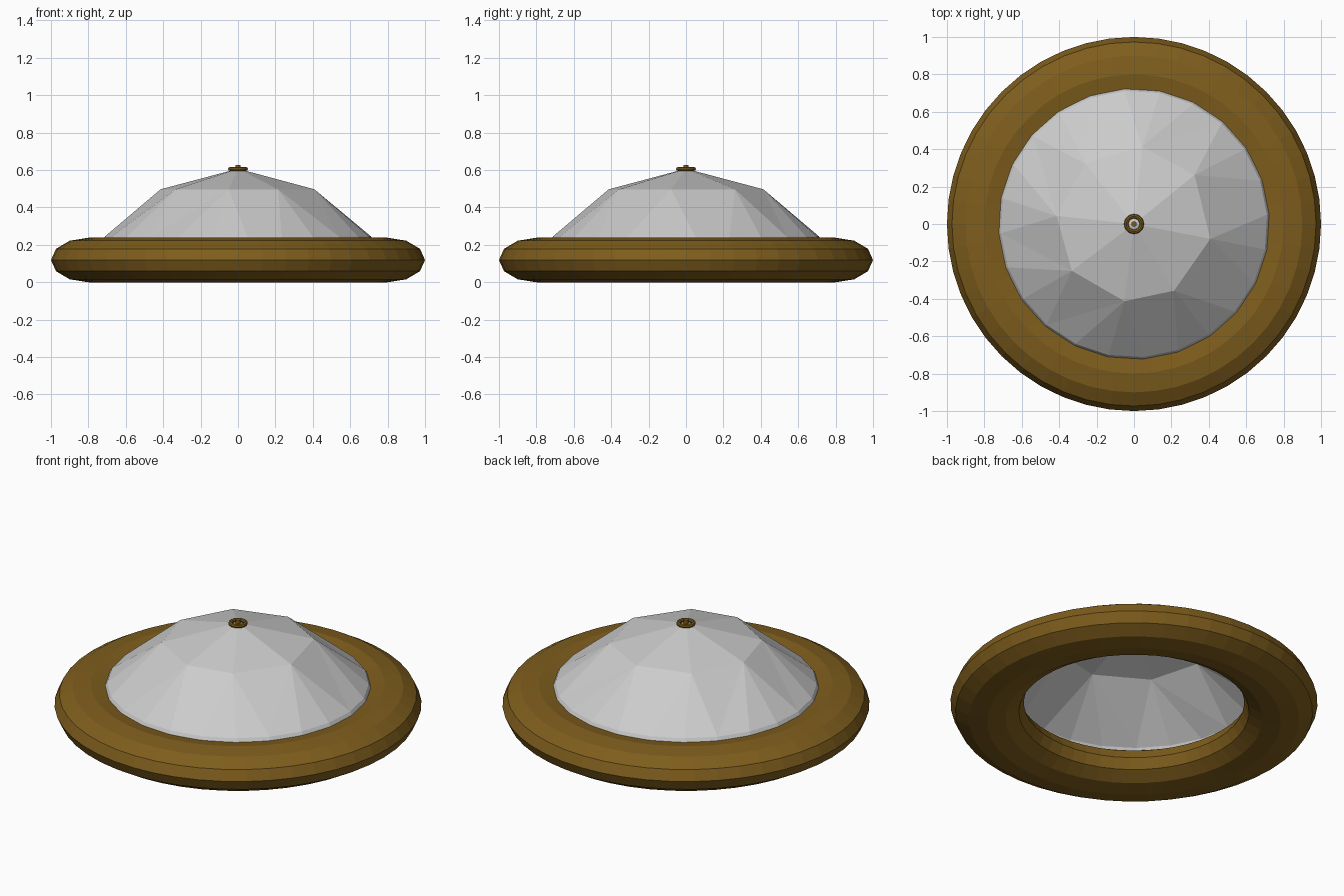
import bpy, bmesh
from math import sin, cos, radians

if "Cube" in bpy.data.objects:
    bpy.data.objects.remove(bpy.data.objects["Cube"])

gold = bpy.data.materials.new("bronze")
gold.diffuse_color = (0.21, 0.11, 0.012, 1)
gold.use_nodes = True
gold.node_tree.nodes["Principled BSDF"].inputs["Base Color"].default_value = gold.diffuse_color


def torus(name, major, minor, z, squash, seg, sides):
    bpy.ops.mesh.primitive_torus_add(major_radius=major, minor_radius=minor,
                                     major_segments=seg, minor_segments=sides,
                                     location=(0, 0, z))
    o = bpy.context.object
    o.name = name
    o.scale.z = squash
    o.data.materials.append(gold)


# Flattened outer rim
torus("rim", 0.8, 0.2, 0.119, 0.595, 48, 12)

# Hollow faceted shade, open below: apex, ring of 8, ring of 24, hidden skirt
bm = bmesh.new()
apex = bm.verts.new((0, 0, 0.607))


def ring(angles, r, z):
    return [bm.verts.new((r * cos(radians(a)), r * sin(radians(a)), z))
            for a in angles]


upper = ring((-11, 39, 84, 129, 174, 217, 263, 301), 0.416, 0.497)
around = [-11 + 15 * i for i in range(24)]
lower = ring(around, 0.713, 0.245)
skirt = ring(around, 0.73, 0.215)
for i in range(8):
    j = (i + 1) % 8
    a, b, c, d = (lower[(3 * i + k) % 24] for k in range(4))
    bm.faces.new((apex, upper[i], upper[j]))
    bm.faces.new((upper[i], a, b))
    bm.faces.new((upper[i], b, upper[j]))
    bm.faces.new((upper[j], b, c))
    bm.faces.new((upper[j], c, d))
for i in range(24):
    j = (i + 1) % 24
    bm.faces.new((lower[i], skirt[i], skirt[j], lower[j]))
bmesh.ops.recalc_face_normals(bm, faces=bm.faces)
mesh = bpy.data.meshes.new("shade")
bm.to_mesh(mesh)
bm.free()
bpy.context.collection.objects.link(bpy.data.objects.new("shade", mesh))

# Finial: small ring with a centre pin
torus("finial_ring", 0.041, 0.012, 0.606, 0.9, 24, 8)
bpy.ops.mesh.primitive_cylinder_add(vertices=12, radius=0.014, depth=0.03,
                                    location=(0, 0, 0.611))
pin = bpy.context.object
pin.name = "finial_pin"
pin.data.materials.append(gold)
